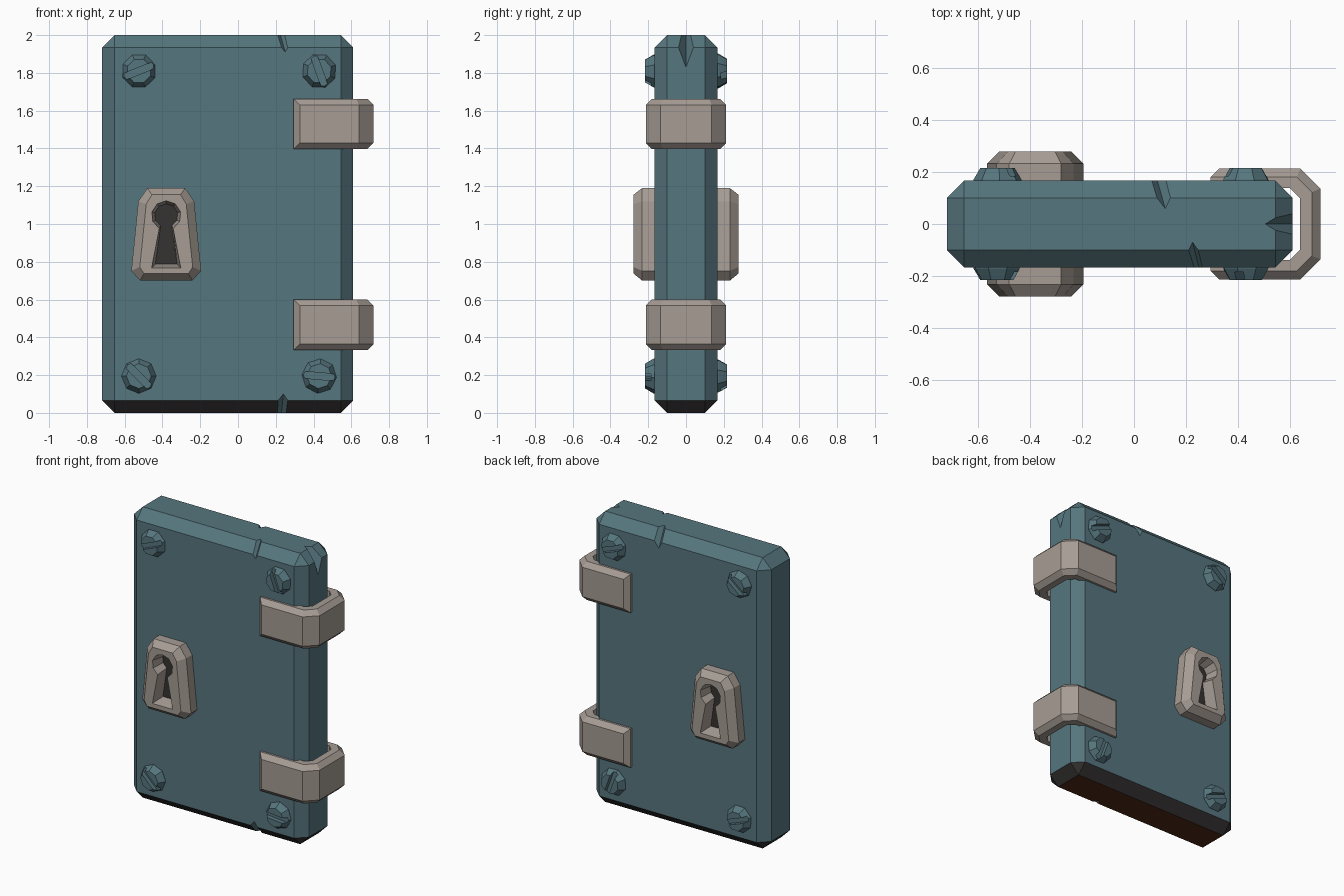
import bpy, bmesh, math
from mathutils import Vector

if "Cube" in bpy.data.objects:
    bpy.data.objects.remove(bpy.data.objects["Cube"])


def material(name, rgb):
    m = bpy.data.materials.new(name)
    m.diffuse_color = (*rgb, 1)
    m.use_nodes = True
    m.node_tree.nodes["Principled BSDF"].inputs["Base Color"].default_value = m.diffuse_color
    return m


TEAL = material("teal painted metal", (0.093, 0.181, 0.209))
GREY = material("warm grey metal", (0.381, 0.332, 0.296))
DARK = material("near black", (0.037, 0.032, 0.032))
BROWN = material("dark brown", (0.080, 0.025, 0.007))


def finish(bm, name, mats):
    bmesh.ops.recalc_face_normals(bm, faces=bm.faces[:])
    me = bpy.data.meshes.new(name)
    bm.to_mesh(me)
    bm.free()
    for m in mats:
        me.materials.append(m)
    ob = bpy.data.objects.new(name, me)
    bpy.context.collection.objects.link(ob)
    return ob


def loft(rings, first_cap=0):
    """Skin a stack of equal-length rings and cap both ends."""
    bm = bmesh.new()
    vs = [[bm.verts.new(p) for p in r] for r in rings]
    n = len(rings[0])
    for a, b in zip(vs, vs[1:]):
        for i in range(n):
            j = (i + 1) % n
            bm.faces.new((a[i], a[j], b[j], b[i]))
    bm.faces.new(vs[0]).material_index = first_cap
    bm.faces.new(vs[-1])
    return bm


def cut(ob, cutter):
    mod = ob.modifiers.new("cut", 'BOOLEAN')
    mod.operation = 'DIFFERENCE'
    mod.solver = 'EXACT'
    mod.object = cutter
    bpy.context.view_layer.objects.active = ob
    bpy.ops.object.modifier_apply(modifier=mod.name)
    bpy.data.objects.remove(cutter, do_unlink=True)


# door slab, chamfered, dark underneath
bm = bmesh.new()
bmesh.ops.create_cube(bm, size=1)
for v in bm.verts:
    v.co = (v.co.x * 1.33 - 0.055, v.co.y * 0.333, v.co.z * 2 + 1)
bmesh.ops.bevel(bm, geom=bm.edges[:], offset=0.066, segments=1,
                affect='EDGES', profile=0.5)
bm.normal_update()
for f in bm.faces:
    f.material_index = 2 if f.normal.z < -0.9 else 1 if f.normal.z < -0.3 else 0
door = finish(bm, "door_slab", [TEAL, DARK, BROWN])

# chips in the door edges: groove bottom a-b, outward direction, side direction
CHIPS = [((0.225, -0.07, 2), (0.25, -0.166, 1.91), (0, -1, 1), (0.10, 0, 0)),
         ((0.12, 0.06, 2), (0.09, 0.166, 1.89), (0, 1, 1), (0.10, 0, 0)),
         ((0.505, 0, 2), (0.61, 0, 1.83), (1, 0, 1), (0, 0.08, 0)),
         ((0.23, -0.07, 0), (0.24, -0.166, 0.10), (0, -1, -1), (0.12, 0, 0))]
for a, b, out, side in CHIPS:
    a, b, out, side = Vector(a), Vector(b), Vector(out) * 0.08, Vector(side)
    a, b = a + (a - b) * 0.4, b + (b - a) * 0.4
    tri = [[p, p + out + side, p + out - side] for p in (a, b)]
    cut(door, finish(loft(tri), "chip_cutter", [TEAL]))

# wrap-around hinge straps
half = [(0.295, 0.213), (0.64, 0.213), (0.717, 0.136)]
inner = [(0.638, 0.10), (0.60, 0.138), (0.295, 0.138)]
outer_loop = half + [(x, -y) for x, y in half[::-1]]
inner_loop = [(x, -y) for x, y in inner[::-1]] + inner
for name, z0, z1 in (("upper_hinge", 1.397, 1.663), ("lower_hinge", 0.332, 0.60)):
    bm = loft([[(x, y, z) for x, y in outer_loop + inner_loop] for z in (z0, z1)])

    def on_outer(v):
        return any(abs(v.co.x - x) + abs(v.co.y - y) < 1e-4 for x, y in outer_loop)
    edges = []
    for e in bm.edges:
        p, q = e.verts
        upright = abs(p.co.z - q.co.z) > 0.1
        if on_outer(p) and on_outer(q) and (not upright or p.co.x < 0.3):
            edges.append(e)
    bmesh.ops.bevel(bm, geom=edges, offset=0.032, segments=1,
                    affect='EDGES', profile=0.5)
    finish(bm, name, [GREY])

# keyhole plates, front and back
CX = -0.38
OUT = [(0.185, 0.752), (0.138, 0.70), (0.10, 1.19), (0.148, 1.12)]
IN = [(0.140, 0.772), (0.118, 0.738), (0.076, 1.155), (0.106, 1.105)]


def plate_ring(pts, y):
    a, b, c, d = pts
    right = [b, a, d, c]
    return ([(CX + x, y, z) for x, z in right] +
            [(CX - x, y, z) for x, z in right[::-1]])


def keyhole_ring(r, foot, z_foot, y):
    pts = [(CX - foot, y, z_foot), (CX + foot, y, z_foot)]
    for i in range(9):
        t = math.radians(-62 + 304 * i / 8)
        pts.append((CX + r * math.cos(t), y, 1.045 + r * math.sin(t)))
    return pts


for s, side in ((-1, "front"), (1, "back")):
    plate = finish(loft([plate_ring(OUT, s * 0.15), plate_ring(OUT, s * 0.232),
                         plate_ring(IN, s * 0.278)]),
                   side + "_keyhole_plate", [GREY, DARK])
    hole = loft([keyhole_ring(0.062, 0.058, 0.787, s * 0.19),
                 keyhole_ring(0.078, 0.077, 0.768, s * 0.278),
                 keyhole_ring(0.079, 0.078, 0.767, s * 0.32)], first_cap=1)
    cut(plate, finish(hole, "keyhole_cutter", [GREY, DARK]))

# slotted screws in the corners: x, z, slot angle front, slot angle back
SCREWS = [(-0.525, 1.81, 22, 40), (0.43, 1.81, -70, -20),
          (-0.525, 0.195, -45, -20), (0.43, 0.195, -5, -70)]


def octagon(x, z, r, y, turn):
    return [(x + r * math.cos(turn + i * math.pi / 4), y,
             z + r * math.sin(turn + i * math.pi / 4)) for i in range(8)]


for x, z, front_angle, back_angle in SCREWS:
    for s, deg in ((-1, front_angle), (1, back_angle)):
        t = math.radians(deg)
        screw = finish(loft([octagon(x, z, 0.092, s * 0.15, t),
                             octagon(x, z, 0.092, s * 0.172, t),
                             octagon(x, z, 0.066, s * 0.216, t)]),
                       "corner_screw", [TEAL])
        c, n = math.cos(t), math.sin(t)
        slot = [[(x + u * c - v * n, s * h, z + u * n + v * c)
                 for u, v in ((-.2, -.018), (.2, -.018), (.2, .018), (-.2, .018))]
                for h in (0.185, 0.3)]
        cut(screw, finish(loft(slot), "slot_cutter", [TEAL]))
